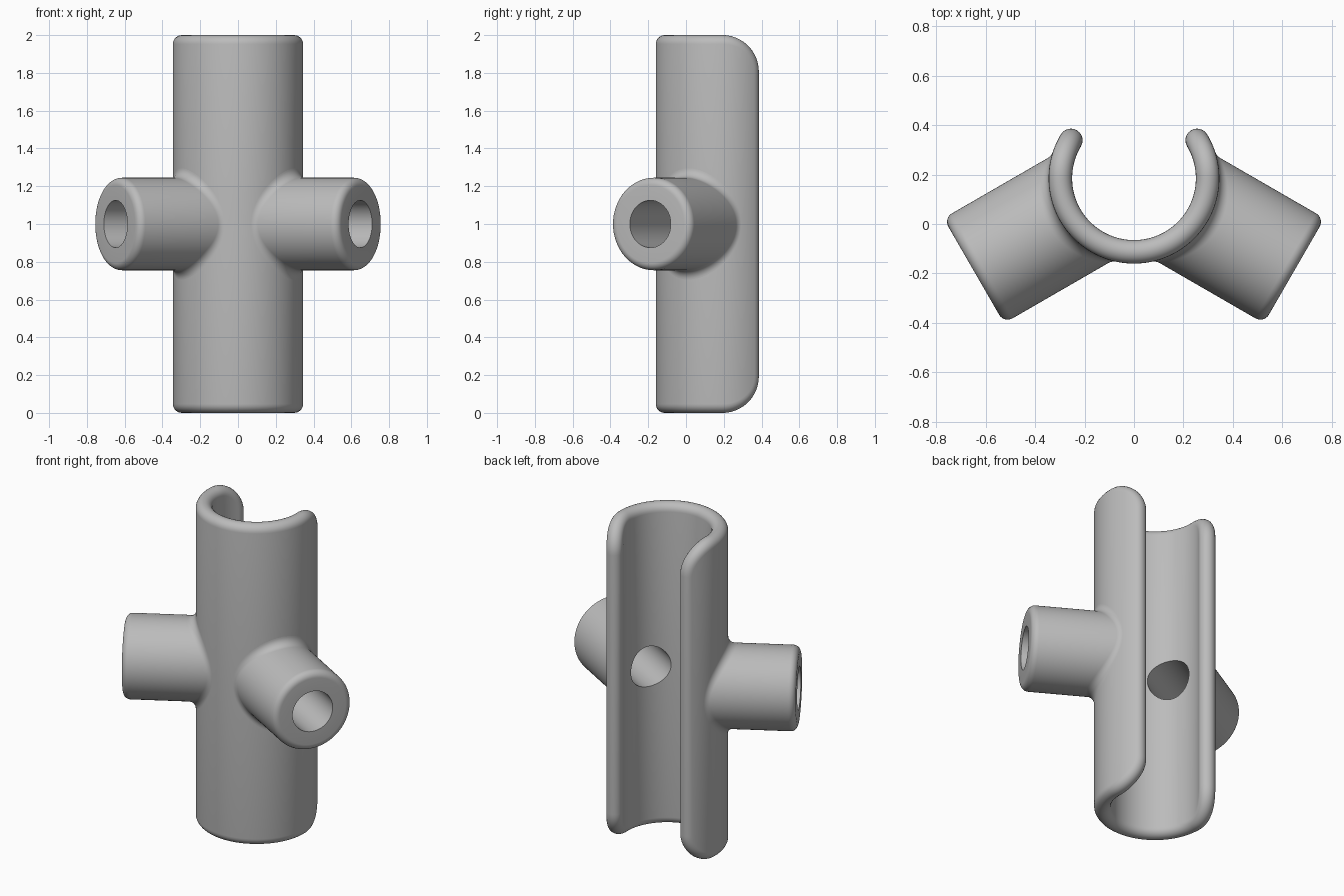
import bpy
from math import sin, cos, asin, sqrt, pi, radians
from mathutils import Vector, Matrix

if "Cube" in bpy.data.objects:
    bpy.data.objects.remove(bpy.data.objects["Cube"], do_unlink=True)

# Main dimensions
AXIS_Y = 0.185                  # clip centre line
R_OUT, R_IN = 0.345, 0.25       # clip radii
R_MID, HALF = (R_OUT + R_IN) / 2, (R_OUT - R_IN) / 2
TIP_Y, CORNER = 0.338, 0.145    # back edge and corner radius on the mid surface
R_BOSS, R_BORE, BOSS_LEN = 0.245, 0.125, 0.748
FILLET, EDGE = 0.05, 0.04
SLANT = radians(30)

grey = bpy.data.materials.new("grey")
grey.use_nodes = True
grey.diffuse_color = (0.5, 0.5, 0.5, 1)
grey.node_tree.nodes["Principled BSDF"].inputs["Base Color"].default_value = (0.5, 0.5, 0.5, 1)


def make_object(name, verts, faces):
    mesh = bpy.data.meshes.new(name)
    mesh.from_pydata(verts, [], faces)
    mesh.materials.append(grey)
    obj = bpy.data.objects.new(name, mesh)
    bpy.context.collection.objects.link(obj)
    return obj


def activate(obj):
    bpy.ops.object.select_all(action='DESELECT')
    obj.select_set(True)
    bpy.context.view_layer.objects.active = obj


def fix_normals(obj):
    activate(obj)
    bpy.ops.object.mode_set(mode='EDIT')
    bpy.ops.mesh.select_all(action='SELECT')
    bpy.ops.mesh.normals_make_consistent(inside=False)
    bpy.ops.object.mode_set(mode='OBJECT')


def build_clip():
    # Rim as (angle, height above mid height): rounded corner, long arc, rounded corner
    top = 1 - HALF
    corner = []
    for i in range(17):
        a = pi / 2 * (1 - i / 16)
        y = TIP_Y - CORNER + CORNER * sin(a)
        corner.append((asin((y - AXIS_Y) / R_MID), top - CORNER + CORNER * cos(a)))
    start = corner[-1][0]
    sweep = pi + 2 * start
    arc = [(start - sweep * i / 96, top) for i in range(1, 96)]
    upper = corner + arc + [(-pi - a, z) for a, z in reversed(corner)]
    loop = upper + [(a, -z) for a, z in reversed(upper)]
    n, m = len(loop), 13

    # Round edge swept along the rim
    verts, faces = [], []
    for i, (a, z) in enumerate(loop):
        (a0, z0), (a1, z1) = loop[i - 1], loop[(i + 1) % n]
        tangent = Vector(((a1 - a0) * R_MID, z1 - z0)).normalized()
        radial = Vector((cos(a), sin(a), 0))
        around = Vector((-sin(a), cos(a), 0))
        outward = around * -tangent.y + Vector((0, 0, tangent.x))
        if outward.z * z < 0:
            outward = -outward
        centre = Vector((0, AXIS_Y, 1 + z)) + radial * R_MID
        for j in range(m):
            b = pi * j / (m - 1)
            verts.append(centre + (radial * cos(b) + outward * sin(b)) * HALF)
            if j < m - 1:
                k = (i + 1) % n
                faces.append((i * m + j, k * m + j, k * m + j + 1, i * m + j + 1))
    # Outer and inner walls join the upper rim to the lower rim
    for i in range(len(upper) - 1):
        for j in (0, m - 1):
            faces.append(tuple(q * m + j for q in (i, i + 1, n - 2 - i, n - 1 - i)))
    obj = make_object("clip_body", verts, faces)
    fix_normals(obj)
    return obj


def side_matrix(side):
    along = Vector((side * cos(SLANT), -sin(SLANT), 0))
    across = Vector((side * sin(SLANT), cos(SLANT), 0))
    mat = Matrix((along, across, Vector((0, 0, 1)))).transposed().to_4x4()
    mat.translation = (0, AXIS_Y, 1)
    return mat


def build_boss(name, side):
    mat, columns, verts, faces = side_matrix(side), 96, [], []
    for i in range(columns):
        t = 2 * pi * i / columns
        spoke = Vector((0, cos(t), sin(t)))
        # Blend rolled between the clip wall and the boss
        u = (R_BOSS + FILLET) * cos(t)
        s = sqrt((R_OUT + FILLET) ** 2 - u * u)
        centre = Vector((s, 0, 0)) + spoke * (R_BOSS + FILLET)
        wall = Vector((s, u, 0)).normalized()
        ring = [centre - wall.slerp(spoke, j / 10) * FILLET for j in range(11)]
        # Rounded outer end, flat face and bore
        for j in range(9):
            a = pi / 2 * j / 8
            ring.append(Vector((BOSS_LEN - EDGE + EDGE * sin(a), 0, 0))
                        + spoke * (R_BOSS - EDGE + EDGE * cos(a)))
        ring.append(Vector((BOSS_LEN, 0, 0)) + spoke * R_BORE)
        inner = sqrt(R_OUT ** 2 - (R_BORE * cos(t)) ** 2) - 0.004
        ring.append(Vector((inner, 0, 0)) + spoke * R_BORE)
        m = len(ring)
        verts += [mat @ p for p in ring]
        k = (i + 1) % columns
        for j in range(m - 1):
            quad = (i * m + j, i * m + j + 1, k * m + j + 1, k * m + j)
            faces.append(quad if side < 0 else quad[::-1])
    return make_object(name, verts, faces)


def drill(obj, side):
    # Bore through the clip wall
    bpy.ops.mesh.primitive_cylinder_add(vertices=96, radius=R_BORE, depth=0.6)
    cutter = bpy.context.object
    cutter.hide_render = True
    direction = side_matrix(side).col[0].to_3d()
    cutter.rotation_euler = direction.to_track_quat('Z', 'Y').to_euler()
    cutter.location = Vector((0, AXIS_Y, 1)) + direction * 0.4
    mod = obj.modifiers.new("bore", 'BOOLEAN')
    mod.operation, mod.solver, mod.object = 'DIFFERENCE', 'EXACT', cutter
    activate(obj)
    bpy.ops.object.modifier_apply(modifier=mod.name)
    bpy.data.objects.remove(cutter, do_unlink=True)


clip = build_clip()
parts = [clip]
for name, side in (("left_boss", 1), ("right_boss", -1)):
    drill(clip, side)
    parts.append(build_boss(name, side))

for part in parts:
    activate(part)
    bpy.ops.object.shade_smooth_by_angle(angle=radians(35))
